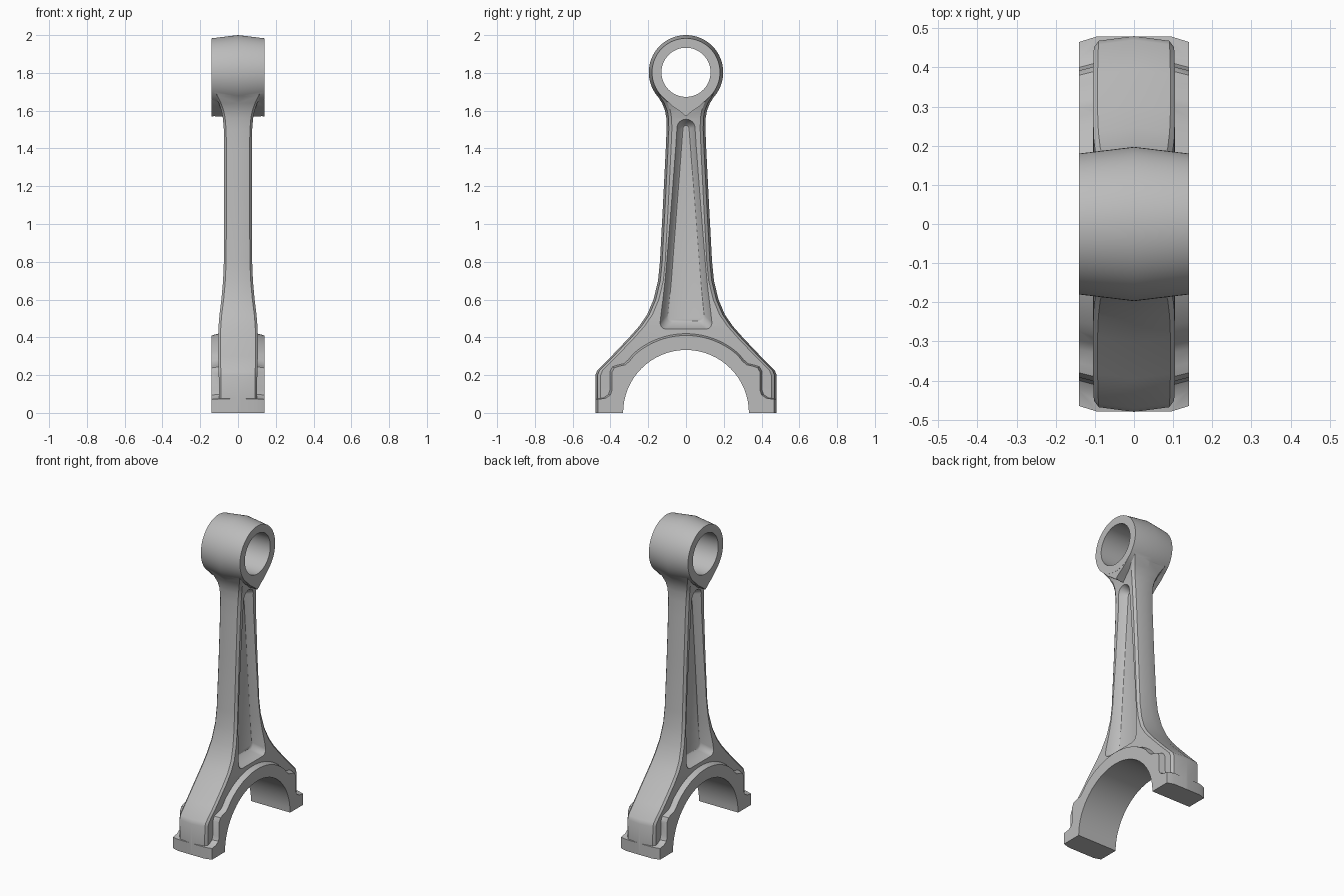
import bpy, bmesh, math

if "Cube" in bpy.data.objects:
    bpy.data.objects.remove(bpy.data.objects["Cube"])

steel = bpy.data.materials.new("steel grey")
steel.diffuse_color = (0.5, 0.5, 0.5, 1)
steel.use_nodes = True
steel.node_tree.nodes["Principled BSDF"].inputs["Base Color"].default_value = steel.diffuse_color


def loft(name, rings):
    """Skin a list of closed rings with equal point counts and cap the ends."""
    bm = bmesh.new()
    vs = [[bm.verts.new(p) for p in r] for r in rings]
    n = len(vs[0])
    for a, b in zip(vs, vs[1:]):
        for i in range(n):
            j = (i + 1) % n
            bm.faces.new((a[i], a[j], b[j], b[i]))
    bm.faces.new(vs[0][::-1])
    bm.faces.new(vs[-1])
    bmesh.ops.recalc_face_normals(bm, faces=bm.faces)
    me = bpy.data.meshes.new(name)
    bm.to_mesh(me)
    bm.free()
    me.materials.append(steel)
    ob = bpy.data.objects.new(name, me)
    bpy.context.collection.objects.link(ob)
    return ob


def at_x(outline, x):
    return [(x, y, z) for y, z in outline]


def circle(r, cz, n=64):
    return [(r * math.cos(2 * math.pi * i / n), cz + r * math.sin(2 * math.pi * i / n))
            for i in range(n)]


def mirrored(half):
    """Complete a right-hand outline (bottom to top) with its mirror image."""
    return half + [(-y, z) for y, z in reversed(half) if abs(y) > 1e-6]


def combine(target, tool, operation):
    m = target.modifiers.new("cut", 'BOOLEAN')
    m.operation, m.object, m.solver = operation, tool, 'EXACT'
    bpy.context.view_layer.objects.active = target
    bpy.ops.object.modifier_apply(modifier=m.name)
    bpy.data.objects.remove(tool)


# Beam flaring into shoulders: height, half width, half thickness
sections = [(0, .48, .1), (.2, .48, .102), (.225, .47, .103), (.3, .395, .105),
            (.4, .3, .105), (.46, .247, .103), (.52, .206, .098), (.6, .172, .088),
            (.7, .148, .079), (.8, .138, .075), (1.1, .122, .073), (1.4, .107, .073),
            (1.5, .103, .075), (1.56, .104, .08), (1.6, .111, .088), (1.64, .127, .102),
            (1.68, .152, .122), (1.72, .17, .136), (1.76, .176, .138)]
rings = []
for z, w, t in sections:
    q = [(t, w - .028), (t - .012, w - .012), (0, w)]
    right = q[:2] + [q[2]] + [(-x, y) for x, y in q[1::-1]]
    rings.append([(x, y, z) for x, y in right] + [(-x, -y, z) for x, y in right])
rod = loft("connecting_rod", rings)

# Small end eye, crowned in the middle
combine(rod, loft("eye", [at_x(circle(r, 1.803), x) for x, r in
                          ((-.14, .18), (0, .197), (.14, .18))]), 'UNION')

# Pointed lip below the eye
lip = mirrored([(0, 1.57), (.03, 1.595), (.07, 1.622), (.11, 1.66), (.1, 1.72)])
combine(rod, loft("lip", [at_x(lip, -.1395), at_x(lip, .1395)]), 'UNION')

# Raised big end face with stepped bolt feet
arc = [(.41 * math.cos(a), .41 * math.sin(a))
       for a in (math.radians(48 + 42 * i / 10) for i in range(11))]
arc[-1] = (0, .41)
foot = mirrored([(.465, 0), (.465, .072), (.425, .078), (.4, .095), (.392, .12),
                 (.392, .215), (.38, .238), (.355, .247), (.32, .255), (.298, .275)] + arc)
wide = [(y * 1.03, z * 1.03) for y, z in foot]
combine(rod, loft("big_end_face", [at_x(foot, -.14), at_x(wide, -.095),
                                   at_x(wide, .095), at_x(foot, .14)]), 'UNION')

# Tapered web pocket on each side
def pocket(g):
    """Rounded pocket outline grown by g."""
    top = [((.024 + g) * math.cos(a), 1.505 + (.024 + g) * math.sin(a))
           for a in (math.radians(90 * i / 8) for i in range(8))]
    r = .035
    cy, cz = .103 + g - r, .478 - g + r
    low = [(cy + r * math.cos(a), cz + r * math.sin(a))
           for a in (math.radians(-90 + 90 * i / 6) for i in range(7))]
    return mirrored(low + [(.087 + g, .68)] + top + [(0, 1.529 + g)])


for s in (1, -1):
    combine(rod, loft("pocket_cutter", [at_x(pocket(g), s * x) for x, g in
                      ((.03, -.008), (.036, 0), (.075, .024), (.13, .045))]), 'DIFFERENCE')

# Pin bore and half-round crank bore
for r, cz in ((.13, 1.803), (.333, 0)):
    hole = circle(r, cz)
    combine(rod, loft("bore_cutter", [at_x(hole, -.3), at_x(hole, .3)]), 'DIFFERENCE')

# Smooth surfaces with crisp edges
bpy.ops.object.select_all(action='DESELECT')
rod.select_set(True)
bpy.context.view_layer.objects.active = rod
bpy.ops.object.shade_smooth_by_angle(angle=math.radians(30))
